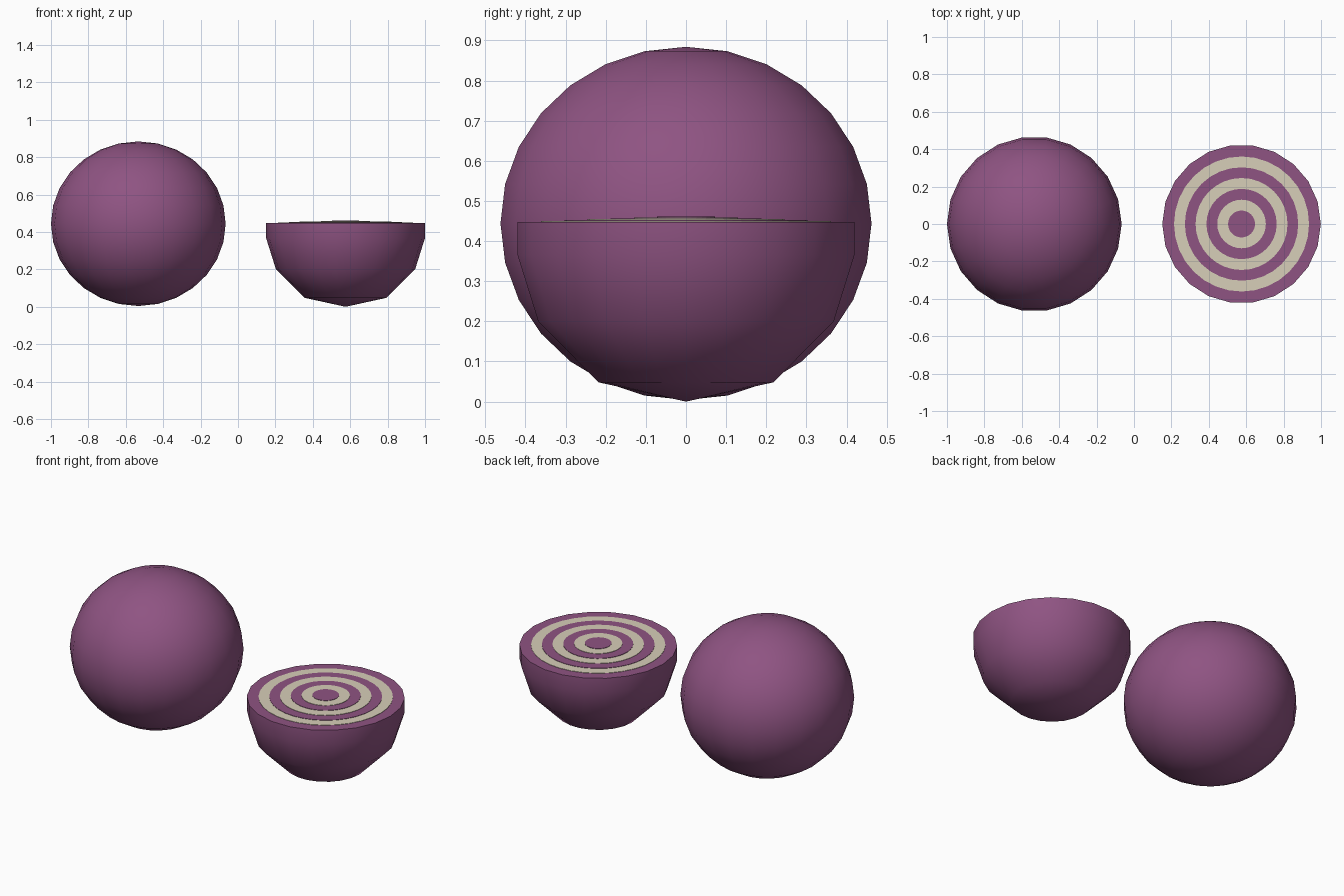
import bpy, math

if "Cube" in bpy.data.objects:
    bpy.data.objects.remove(bpy.data.objects["Cube"])


def material(name, rgb):
    m = bpy.data.materials.new(name)
    m.diffuse_color = (*rgb, 1.0)
    m.use_nodes = True
    m.node_tree.nodes["Principled BSDF"].inputs["Base Color"].default_value = m.diffuse_color
    return m


PURPLE = material("onion purple", (0.275, 0.088, 0.225))
CREAM = material("ring cream", (0.68, 0.62, 0.48))


def revolve(name, profile, x, sides, colours=None, smooth=True):
    """Spin (radius, z) points about a vertical axis at x; radius 0 makes a pole."""
    verts, faces, mats, rings = [], [], [], []
    for r, z in profile:
        n = 1 if r == 0 else sides
        rings.append(list(range(len(verts), len(verts) + n)))
        for i in range(n):
            a = 2 * math.pi * i / sides
            verts.append((r * math.cos(a), r * math.sin(a), z))
    for k, (lo, hi) in enumerate(zip(rings, rings[1:])):
        for i in range(sides):
            j = (i + 1) % sides
            if len(lo) == 1:
                f = (lo[0], hi[j], hi[i])
            elif len(hi) == 1:
                f = (lo[i], lo[j], hi[0])
            else:
                f = (lo[i], lo[j], hi[j], hi[i])
            faces.append(f)
            mats.append(colours[k] if colours else 0)
    mesh = bpy.data.meshes.new(name)
    mesh.from_pydata(verts, [], faces)
    mesh.materials.append(PURPLE)
    mesh.materials.append(CREAM)
    for p, m in zip(mesh.polygons, mats):
        p.material_index = m
    ob = bpy.data.objects.new(name, mesh)
    bpy.context.collection.objects.link(ob)
    ob.location.x = x
    if smooth:
        bpy.ops.object.select_all(action='DESELECT')
        ob.select_set(True)
        bpy.context.view_layer.objects.active = ob
        bpy.ops.object.shade_smooth_by_angle(angle=math.radians(45))
    return ob


# Whole onion: slightly flattened ball
STEPS = 14
ball = []
for i in range(STEPS + 1):
    t = math.pi * i / STEPS
    r = 0 if i in (0, STEPS) else 0.467 * math.sin(t)
    ball.append((r, 0.444 - 0.44 * math.cos(t)))
revolve("whole_onion", ball, -0.533, 22)

# Half onion: faceted bowl with a flat cut top
bowl = [(0, 0.0), (0.22, 0.048), (0.372, 0.2), (0.424, 0.365),
        (0.424, 0.448), (0, 0.448)]
revolve("half_onion", bowl, 0.575, 22)

# Cut rings: shallow stepped discs, alternating cream and purple
steps, colours = [], []
radii = [0.361, 0.303, 0.246, 0.188, 0.13, 0.072, 0]
for k, r in enumerate(radii[:-1]):
    z = 0.448 + 0.0022 * (k + 1)
    c = (k + 1) % 2
    steps += [(r, z - 0.0022), (r, z)]
    colours += [c, c]
steps.append((0, z))
revolve("cut_rings", steps, 0.575, 32, colours, smooth=False)
